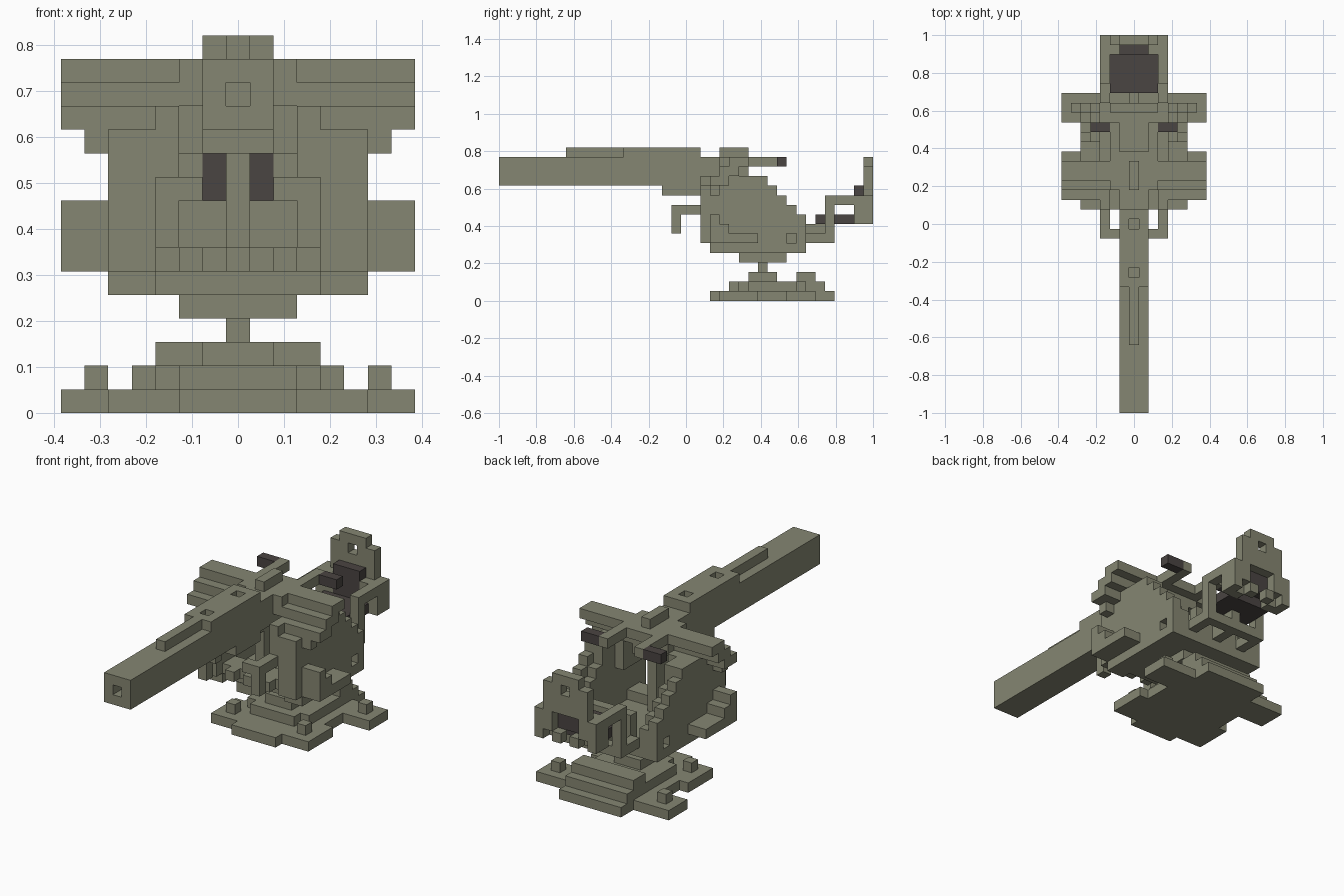
import bpy, bmesh
from mathutils import Vector

old = bpy.data.objects.get("Cube")
if old:
    bpy.data.objects.remove(old)

V = 2 / 39  # block size


def material(name, rgb):
    m = bpy.data.materials.new(name)
    m.use_nodes = True
    m.diffuse_color = (*rgb, 1)
    m.node_tree.nodes["Principled BSDF"].inputs["Base Color"].default_value = (*rgb, 1)
    return m


OLIVE = material("olive_drab", (0.235, 0.24, 0.168))
DARK = material("dark_brown", (0.068, 0.058, 0.054))


def cells(box):
    """Grid cells in a box (x0, x1, y0, y1, z0, z1), with y counted from the front."""
    x0, x1, y0, y1, z0, z1 = box
    return {(i, j, k) for i in range(int(x0 + 7.5), int(x1 + 7.5))
            for j in range(y0, y1) for k in range(z0, z1)}


def part(name, boxes, cuts=(), mirror=False, mat=OLIVE):
    """Blocky solid made of unit cells, with only its outer faces."""
    solid = set().union(*map(cells, boxes)) - set().union(*map(cells, cuts))
    if mirror:
        solid |= {(14 - i, j, k) for i, j, k in solid}
    bm = bmesh.new()
    for c in solid:
        for axis in range(3):
            for side in (0, 1):
                n = list(c)
                n[axis] += 2 * side - 1
                if tuple(n) in solid:
                    continue
                ring = []
                for a, b in ((0, 0), (1, 0), (1, 1), (0, 1)):
                    p = list(c)
                    p[axis] += side
                    p[(axis + 1) % 3] += a
                    p[(axis + 2) % 3] += b
                    ring.append(bm.verts.new(Vector((p[0] - 7.5, p[1] - 19.5, p[2])) * V))
                bm.faces.new(ring if side else ring[::-1])
    bmesh.ops.remove_doubles(bm, verts=bm.verts, dist=V / 100)
    bmesh.ops.dissolve_limit(bm, angle_limit=0.02, verts=bm.verts, edges=bm.edges)
    me = bpy.data.meshes.new(name)
    bm.to_mesh(me)
    bm.free()
    me.materials.append(mat)
    bpy.context.collection.objects.link(bpy.data.objects.new(name, me))


# Ground plate with side feet, tiers and bolts
part("base_plate", [(-2.5, 2.5, 22, 35, 0, 1), (-5.5, 5.5, 23, 27, 0, 1),
                    (-4.5, 4.5, 27, 30, 0, 1), (-7.5, 7.5, 30, 33, 0, 1),
                    (-3.5, 3.5, 33, 35, 0, 1)])
part("base_tiers", [(-2.5, 2.5, 25, 30, 1, 2), (-3.5, 3.5, 26, 34, 1, 2),
                    (-1.5, 1.5, 26, 29, 2, 3), (-3.5, 3.5, 31, 33, 2, 3)])
part("base_bolts", [(3.5, 4.5, 24, 25, 1, 2), (5.5, 6.5, 31, 32, 1, 2)], mirror=True)

# Swivel
part("swivel_post", [(-0.5, 0.5, 27, 28, 3, 4)])
part("swivel_plate", [(-2.5, 2.5, 25, 30, 4, 5)])

# Cabin floor with front lip, front teeth and rear panel
part("cabin_floor", [(-3.5, 3.5, 23, 32, 5, 6), (-3.5, 3.5, 22, 24, 6, 7)])
part("front_teeth", [(x - 0.5, x + 0.5, 21, 22, 6, 7) for x in (-2, 0, 2)])
part("rear_panel", [(-2.5, 2.5, 31, 32, 6, 9)])

# Stepped side walls, lower on the inside, with a sunken square near the back
part("side_walls", [(3.5, 5.5, 22, 32, 5, 6), (3.5, 5.5, 21, 32, 6, 8),
                    (4.5, 5.5, 21, 32, 8, 9), (3.5, 4.5, 21, 31, 8, 9),
                    (4.5, 5.5, 21, 31, 9, 10), (3.5, 4.5, 21, 30, 9, 10),
                    (4.5, 5.5, 21, 30, 10, 11), (3.5, 4.5, 21, 29, 10, 11),
                    (4.5, 5.5, 21, 29, 11, 12), (3.5, 4.5, 21, 28, 11, 12),
                    (3.5, 5.5, 23, 28, 12, 13)],
     cuts=[(4.5, 5.5, 30, 31, 6, 7)], mirror=True)
part("inner_brackets", [(2.5, 3.5, 21, 26, 10, 13)], mirror=True)
part("side_steps", [(5.5, 7.5, 22, 27, 6, 7), (5.5, 7.5, 22, 24, 7, 8),
                    (5.5, 7.5, 22, 23, 8, 9)], mirror=True)
part("front_grips", [(2.5, 3.5, 18, 21, 9, 10), (2.5, 3.5, 18, 19, 7, 10),
                     (1.5, 3.5, 18, 19, 9, 10)], mirror=True)

# Sloped shields beside the barrel
part("shields", [(2.5, 6.5, 22, 23, 11, 12), (2.5, 7.5, 22, 24, 12, 13),
                 (2.5, 7.5, 23, 25, 13, 14), (2.5, 7.5, 24, 26, 14, 15),
                 (0.5, 2.5, 23, 26, 13, 15)], mirror=True)

# Barrel with muzzle bore, top rail, vents and cradle
part("barrel", [(-1.5, 1.5, 0, 26, 12, 15), (-0.5, 0.5, 7, 13, 15, 16),
                (-1.5, 1.5, 13, 21, 15, 16), (-0.5, 0.5, 23, 26, 15, 16)],
     cuts=[(-0.5, 0.5, 0, 2, 13, 14), (-0.5, 0.5, 14, 15, 15, 16),
           (-0.5, 0.5, 19, 20, 15, 16)])
part("barrel_cradle", [(-1.5, 1.5, 17, 21, 11, 12), (-0.5, 0.5, 21, 25, 11, 12)])
part("gun_pedestal", [(-0.5, 0.5, 23, 25, 6, 11)])

# Aiming handles
part("handle_bars", [(0.5, 2.5, 26, 27, 14, 15), (1.5, 2.5, 27, 30, 14, 15)], mirror=True)
part("handle_bridge", [(-0.5, 0.5, 26, 27, 14, 15)])
part("handle_grips", [(2.5, 4.5, 29, 30, 14, 15)], mirror=True, mat=DARK)

# Gunner seat on rear beams
part("seat_beams", [(2.5, 3.5, 32, 35, 6, 7), (0.5, 2.5, 34, 35, 6, 7)], mirror=True)
part("seat_support", [(-0.5, 0.5, 32, 35, 6, 8)])
part("seat_frames", [(2.5, 3.5, 34, 35, 7, 11), (2.5, 3.5, 34, 38, 10, 11),
                     (2.5, 3.5, 37, 38, 8, 10), (1.5, 2.5, 37, 38, 8, 11)], mirror=True)
part("seat_cushion", [(-2.5, 2.5, 33, 37, 8, 9)], mat=DARK)
part("back_cushion", [(-1.5, 1.5, 37, 38, 9, 12)], mat=DARK)
part("seat_back", [(-3.5, 3.5, 38, 39, 8, 11), (-2.5, 2.5, 38, 39, 11, 14),
                   (-1.5, 1.5, 38, 39, 14, 15)],
     cuts=[(-0.5, 0.5, 38, 39, 13, 14), (-1.5, 1.5, 38, 39, 9, 11),
           (-2.5, -1.5, 38, 39, 8, 9), (1.5, 2.5, 38, 39, 8, 9),
           (-0.5, 0.5, 38, 39, 8, 9)])
